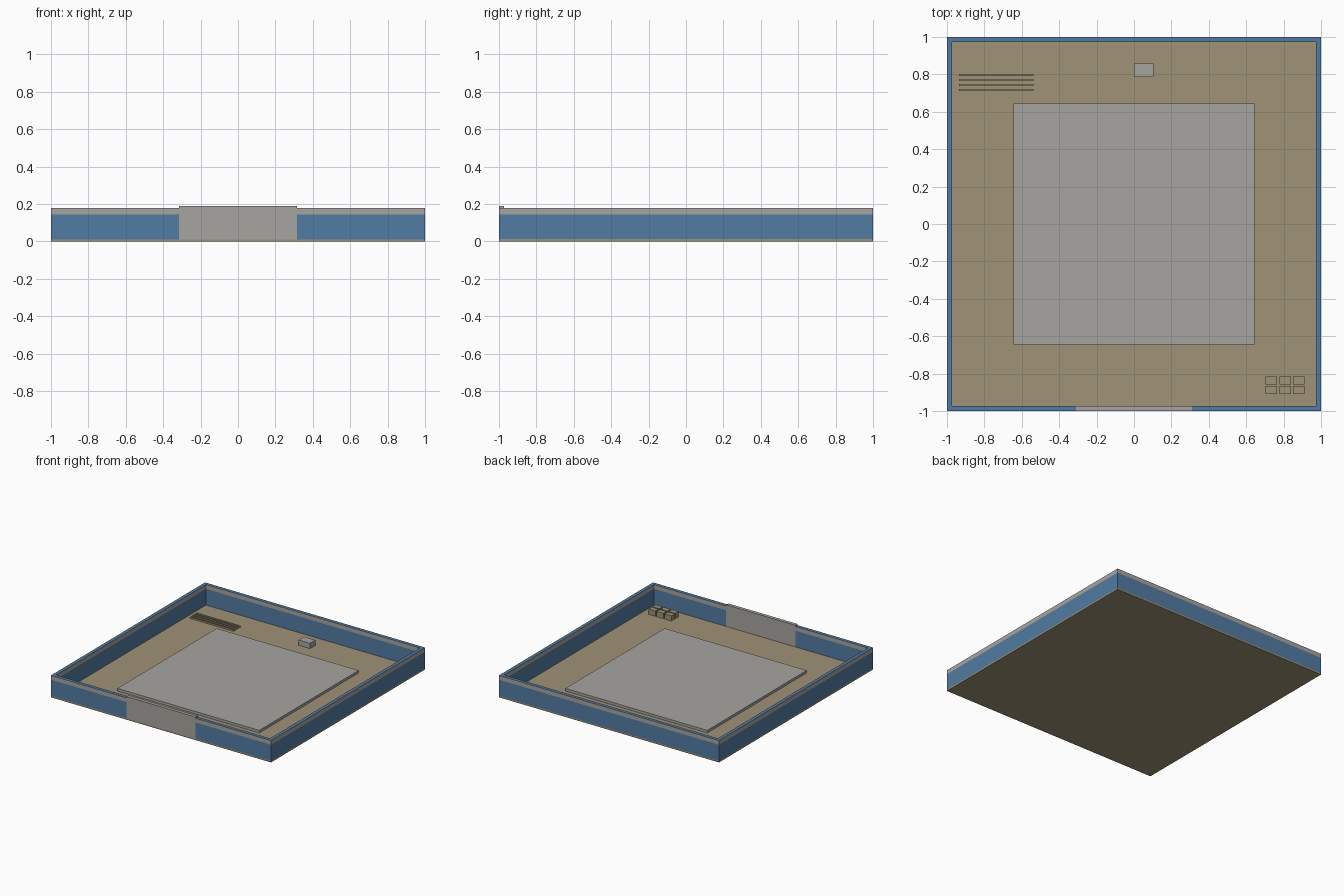
import bpy
import bmesh

if "Cube" in bpy.data.objects:
    bpy.data.objects.remove(bpy.data.objects["Cube"], do_unlink=True)


def material(name, rgb):
    linear = [(c / 255 / 12.92 if c < 11 else ((c / 255 + 0.055) / 1.055) ** 2.4) for c in rgb]
    mat = bpy.data.materials.new(name)
    mat.use_nodes = True
    mat.diffuse_color = (*linear, 1)
    mat.node_tree.nodes["Principled BSDF"].inputs["Base Color"].default_value = (*linear, 1)
    return mat


SAND = material("sand", (160, 146, 118))
BLUE = material("wall blue", (82, 124, 163))
GREY = material("concrete grey", (167, 165, 160))


def box(name, x, y, z, mat, top_mat=None):
    """Box from (low, high) ranges; the upper face may have its own colour."""
    bm = bmesh.new()
    bmesh.ops.create_cube(bm, size=1)
    for v in bm.verts:
        v.co = [r[0] if c < 0 else r[1] for c, r in zip(v.co, (x, y, z))]
    bm.normal_update()
    mesh = bpy.data.meshes.new(name)
    mesh.materials.append(mat)
    if top_mat:
        mesh.materials.append(top_mat)
        for f in bm.faces:
            f.material_index = int(f.normal.z > 0.5)
    bm.to_mesh(mesh)
    bm.free()
    obj = bpy.data.objects.new(name, mesh)
    bpy.context.collection.objects.link(obj)
    return obj


FLOOR, BAND, RIM = 0.012, 0.145, 0.18
INNER, GATE = 0.972, 0.315

# Ground slab and raised central pad
box("ground", (-1, 1), (-1, 1), (0, FLOOR), SAND)
box("central_pad", (-0.645, 0.645), (-0.645, 0.645), (FLOOR, 0.033), GREY)

# Perimeter walls, each with a grey upper band capped in blue
walls = {
    "back_wall": ((-1, 1), (INNER, 1)),
    "left_wall": ((INNER, 1), (-INNER, INNER)),
    "right_wall": ((-1, -INNER), (-INNER, INNER)),
    "front_wall_left": ((GATE, 1), (-1, -INNER)),
    "front_wall_right": ((-1, -GATE), (-1, -INNER)),
}
for name, (x, y) in walls.items():
    box(name, x, y, (FLOOR, BAND), BLUE)
    box(name + "_band", x, y, (BAND, RIM), GREY, BLUE)

# Front gate
box("gate", (-GATE, GATE), (-1, -INNER), (FLOOR, 0.19), GREY)

# Small block behind the pad
box("equipment_block", (0, 0.103), (0.787, 0.857), (FLOOR, 0.056), GREY)

# Stack of long bars in the back corner
for i in range(4):
    y = 0.711 + i * 0.027
    box(f"bar_{i + 1}", (-0.935, -0.537), (y, y + 0.01), (FLOOR, 0.025), SAND)

# Two rows of crates in the front corner
for row in range(2):
    for col in range(3):
        x, y = 0.704 + col * 0.073, -0.909 + row * 0.052
        box(f"crate_{row + 1}_{col + 1}", (x, x + 0.061), (y, y + 0.042), (FLOOR, 0.055), SAND)
